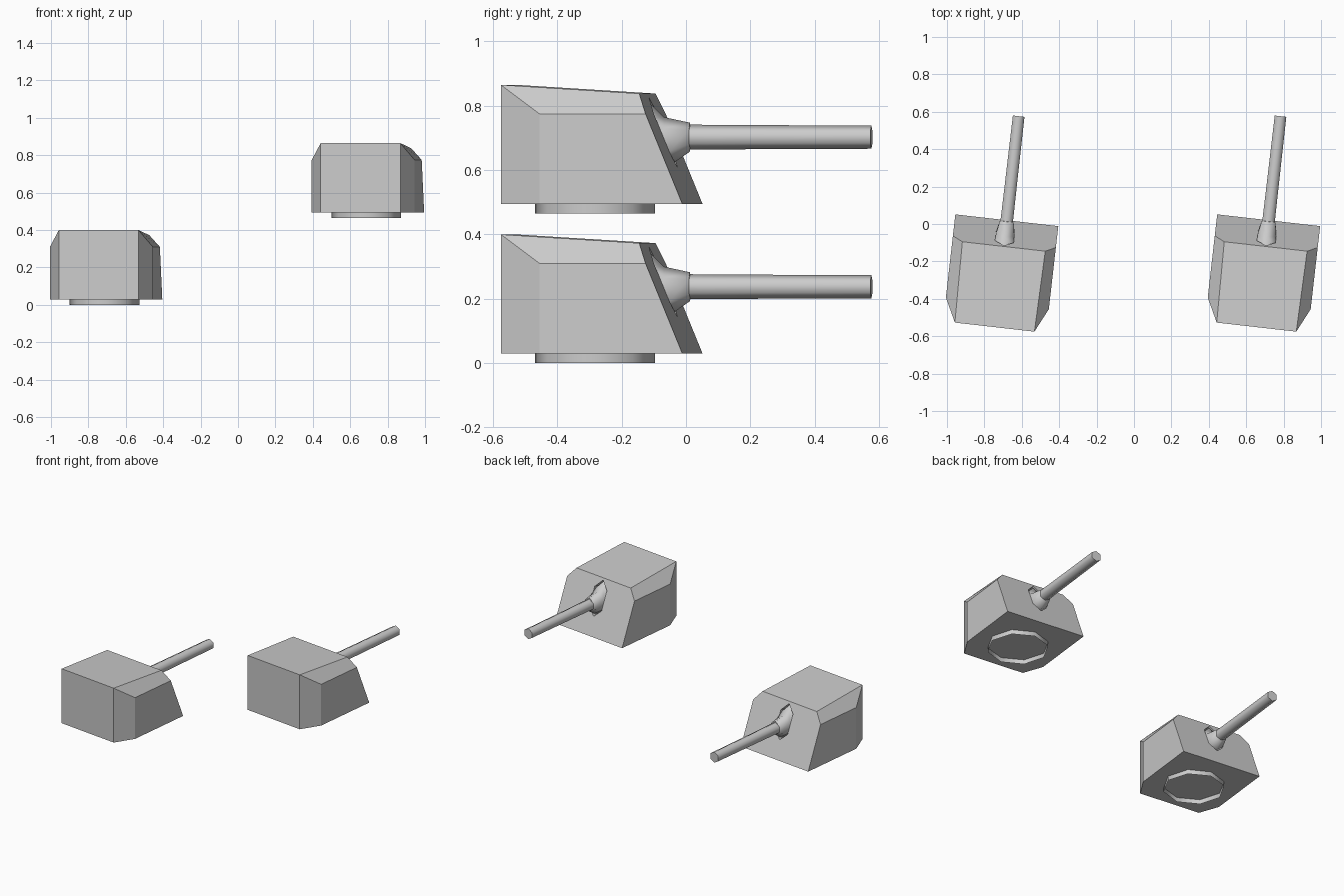
import bpy, bmesh
from math import sin, cos, pi, radians

if "Cube" in bpy.data.objects:
    bpy.data.objects.remove(bpy.data.objects["Cube"])

YAW = radians(-6.5)
TURRETS = [("left", (-0.68, 0.02, 0.0)), ("right", (0.72, 0.02, 0.465))]


def make(name, verts, faces, loc, smooth=False):
    me = bpy.data.meshes.new(name)
    me.from_pydata(verts, [], faces)
    bm = bmesh.new()
    bm.from_mesh(me)
    bmesh.ops.recalc_face_normals(bm, faces=bm.faces)
    bm.to_mesh(me)
    bm.free()
    ob = bpy.data.objects.new(name, me)
    bpy.context.collection.objects.link(ob)
    ob.location = loc
    ob.rotation_euler[2] = YAW
    if smooth:
        bpy.ops.object.select_all(action='DESELECT')
        ob.select_set(True)
        bpy.context.view_layer.objects.active = ob
        bpy.ops.object.shade_smooth_by_angle(angle=radians(65))
    return ob


def loft(rings, cap_end=False):
    """Skin a list of equally sized vertex rings."""
    n = len(rings[0])
    verts = [p for r in rings for p in r]
    faces = [(k * n + i, k * n + (i + 1) % n, (k + 1) * n + (i + 1) % n, (k + 1) * n + i)
             for k in range(len(rings) - 1) for i in range(n)]
    if cap_end:
        faces.append(tuple(range(len(verts) - n, len(verts))))
    return verts, faces


def hex_ring(z, ru, rz, v_low, v_high):
    """Upright hexagon across the gun axis, leaning from v_low to v_high."""
    ring = []
    for i in range(6):
        a = pi / 2 + i * pi / 3
        t = (sin(a) + 1) / 2
        ring.append((ru * cos(a) / cos(pi / 6), v_low + (v_high - v_low) * t, z + rz * sin(a)))
    return ring


def front_v(z):
    """Depth of the sloping front plate at height z."""
    return -0.141 * (z - 0.03) / 0.343


def hull():
    # right half corners: bottom front/side/back, shoulder front/back, top front/back
    half = [(0.277, 0, 0.03), (0.277, -0.447, 0.03), (0.214, -0.575, 0.03),
            (0.277, front_v(0.31), 0.31), (0.277, -0.447, 0.31),
            (0.223, -0.141, 0.373), (0.214, -0.575, 0.40)]
    verts = half + [(-x, y, z) for x, y, z in half]
    # gun slot outline on the front plate and its recessed floor
    slot = [(0, 0.145), (0.05, 0.19), (0.05, 0.31), (0, 0.36), (-0.05, 0.31), (-0.05, 0.19)]
    verts += [(u, front_v(z), z) for u, z in slot]
    verts += [(u, front_v(z) - 0.06, z - 0.01) for u, z in slot]
    faces = [(0, 1, 2, 9, 8, 7), (2, 6, 13, 9), (5, 12, 13, 6)]
    for o in (0, 7):
        faces += [(o, o + 1, o + 4, o + 3), (o + 1, o + 2, o + 6, o + 4),
                  (o + 3, o + 4, o + 6, o + 5)]
    faces += [(7, 0, 15, 14, 19), (0, 3, 16, 15), (3, 5, 17, 16),
              (5, 12, 17), (12, 10, 18, 17), (10, 7, 19, 18)]
    faces += [(14 + i, 14 + (i + 1) % 6, 20 + (i + 1) % 6, 20 + i) for i in range(6)]
    faces.append(tuple(range(20, 26)))
    return verts, faces


for side, loc in TURRETS:
    # armoured housing
    make(side + "_turret_housing", *hull(), loc)

    # open eight-sided turning ring under the housing
    rings = [[(0.188 * cos(i * pi / 4), -0.305 + 0.188 * sin(i * pi / 4), z) for i in range(8)]
             for z in (0.0, 0.03)]
    make(side + "_turning_ring", *loft(rings), loc, True)

    # flared collar in the gun slot
    rings = [hex_ring(0.245, 0.05, 0.105, -0.10, -0.14),
             hex_ring(0.230, 0.05, 0.070, -0.055, -0.09),
             hex_ring(0.2375, 0.037, 0.045, -0.008, -0.008),
             hex_ring(0.2375, 0.03, 0.035, -0.006, -0.006)]
    make(side + "_gun_collar", *loft(rings), loc, True)

    # tapered six-sided barrel
    rings = [hex_ring(0.2375, r * cos(pi / 6), r, v, v)
             for v, r in ((-0.03, 0.039), (0.18, 0.0375), (0.56, 0.036))]
    make(side + "_gun_barrel", *loft(rings, True), loc, True)
